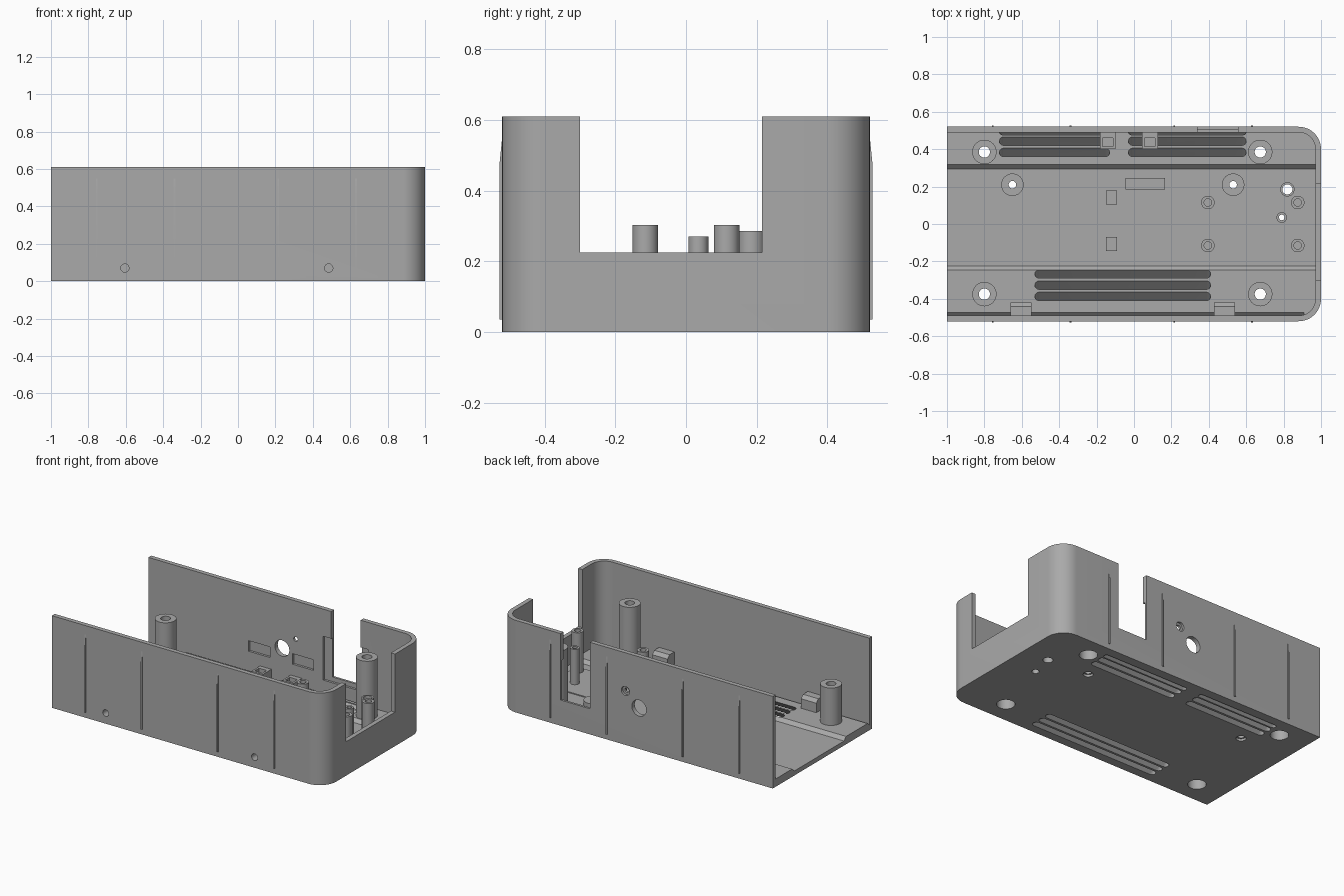
import bpy, bmesh, math
from mathutils import Vector

if "Cube" in bpy.data.objects:
    bpy.data.objects.remove(bpy.data.objects["Cube"], do_unlink=True)

grey = bpy.data.materials.new("plain grey")
grey.use_nodes = True
COLOUR = (0.4, 0.4, 0.4, 1)
grey.diffuse_color = COLOUR
grey.node_tree.nodes["Principled BSDF"].inputs["Base Color"].default_value = COLOUR


def prism(name, pts, shift):
    """Solid made by sweeping a flat outline along a vector."""
    bm = bmesh.new()
    face = bm.faces.new([bm.verts.new(p) for p in pts])
    out = bmesh.ops.extrude_face_region(bm, geom=[face])
    bmesh.ops.translate(bm, vec=Vector(shift),
                        verts=[v for v in out["geom"] if isinstance(v, bmesh.types.BMVert)])
    bmesh.ops.recalc_face_normals(bm, faces=bm.faces)
    mesh = bpy.data.meshes.new(name)
    bm.to_mesh(mesh)
    bm.free()
    mesh.materials.append(grey)
    obj = bpy.data.objects.new(name, mesh)
    bpy.context.scene.collection.objects.link(obj)
    return obj


def box(name, x0, x1, y0, y1, z0, z1):
    return prism(name, [(x0, y0, z0), (x1, y0, z0), (x1, y1, z0), (x0, y1, z0)], (0, 0, z1 - z0))


def arc(cx, cy, r, a0, a1, n):
    angles = [math.radians(a0 + (a1 - a0) * i / n) for i in range(n + 1)]
    return [(cx + r * math.cos(a), cy + r * math.sin(a)) for a in angles]


def rod(name, x, y, r, z0, z1, n=32):
    return prism(name, [(px, py, z0) for px, py in arc(x, y, r, 0, 360, n)[:-1]], (0, 0, z1 - z0))


def rod_y(name, x, z, r, y0, y1):
    return prism(name, [(px, y0, pz) for px, pz in arc(x, z, r, 0, 360, 32)[:-1]], (0, y1 - y0, 0))


def tray_outline(x0, x1, half, r, z):
    """Square at the open end, rounded at the closed end."""
    pts = [(x0, -half)] + arc(x1 - r, -half + r, r, -90, 0, 12)
    pts += arc(x1 - r, half - r, r, 0, 90, 12) + [(x0, half)]
    return [(x, y, z) for x, y in pts]


def slot(x0, x1, y, w):
    """Slanted vent slot that runs down and forward through the floor."""
    r, z = w / 2, FLOOR + 0.002
    pts = arc(x0 + r, y, r, 90, 270, 8) + arc(x1 - r, y, r, -90, 90, 8)
    depth = z + 0.01
    return prism("slot_cutter", [(px, py, z) for px, py in pts], (0, -depth, -depth))


def combine(target, tool, operation):
    mod = target.modifiers.new("combine", "BOOLEAN")
    mod.operation, mod.object, mod.solver = operation, tool, "EXACT"
    bpy.context.view_layer.objects.active = target
    bpy.ops.object.modifier_apply(modifier=mod.name)
    bpy.data.objects.remove(tool, do_unlink=True)


W, H, WALL = 0.52, 0.61, 0.03
FLOOR, LOW = 0.052, 0.03
INNER = W - WALL

# Shell: outer block, hollow and lowered middle of the floor
shell = prism("case_shell", tray_outline(-1, 1, W, 0.12, 0), (0, 0, H))
cuts = [prism("hollow", tray_outline(-1.1, 1 - WALL, INNER, 0.09, FLOOR), (0, 0, 1))]
cuts.append(prism("trough", [(-1.1, -0.225, LOW), (-1.1, 0.295, LOW), (-1.1, 0.325, 0.06),
                             (-1.1, -0.255, 0.06)], (2.07, 0, 0)))
# Sloped gutter beside the front wall
cuts.append(prism("gutter", [(-1.1, -INNER, 0.034), (-1.1, -0.47, 0.054), (-1.1, -INNER, 0.054)],
                  (2.01, 0, 0)))
# Openings in the end wall and the back wall
cuts.append(box("end_opening", 0.9, 1.1, -0.3, 0.215, 0.225, 1))
cuts.append(box("back_opening", 0.34, 0.555, 0.45, 0.6, 0.17, 1))
cuts.append(box("opening_rebate", 0.28, 0.61, 0.45, 0.505, 0.14, 0.43))
# Round holes and shallow pockets in the back wall
cuts.append(rod_y("port_hole", -0.02, 0.27, 0.053, 0.4, 0.6))
cuts.append(rod_y("pin_hole", 0.08, 0.357, 0.015, 0.4, 0.6))
cuts.append(rod_y("pin_sink", 0.08, 0.357, 0.03, 0.505, 0.6))
for x in (-0.265, 0.055):
    cuts.append(box("pocket", x, x + 0.155, 0.45, 0.505, 0.185, 0.255))
# Vent slots
for i in range(3):
    cuts.append(slot(-0.53, 0.41, -0.265 - 0.06 * i, 0.045))
for x0, x1 in ((-0.72, -0.13), (-0.03, 0.6)):
    for y, w in ((0.385, 0.045), (0.445, 0.045), (0.496, 0.035)):
        cuts.append(slot(x0, x1, y, w))
for c in cuts:
    combine(shell, c, "DIFFERENCE")

# Posts: x, y, radius, top, bore, wider bore below, depth of wider bore
posts = [(x, y, 0.065, top, 0.03, 0.055, top - 0.06)
         for x, top in ((-0.8, 0.3), (0.675, 0.44)) for y in (0.385, -0.375)]
posts += [(x, 0.21, 0.06, 0.06, 0.02, 0.03, 0.015) for x in (-0.65, 0.53)]
posts += [(0.82, 0.185, 0.038, 0.285, 0.027, 0.03, 0.2)]
posts += [(0.79, 0.035, 0.028, 0.27, 0.015, 0.022, 0.2)]
for x, y, r, top, bore, wide, depth in posts:
    combine(shell, rod("post", x, y, r, 0.01, top), "UNION")
for x, y, r, top, bore, wide, depth in posts:
    combine(shell, rod("bore", x, y, bore, -0.1, 1), "DIFFERENCE")
    combine(shell, rod("wide_bore", x, y, wide, -0.1, depth), "DIFFERENCE")

# Blocks behind the front screws, with sloping tops
for x in (-0.605, 0.485):
    side = [(-0.5, 0.02), (-0.42, 0.02), (-0.42, 0.115), (-0.44, 0.137), (-0.5, 0.137)]
    combine(shell, prism("screw_block", [(x - 0.056, y, z) for y, z in side], (0.112, 0, 0)), "UNION")
    combine(shell, rod_y("screw_hole", x, 0.07, 0.022, -0.6, -0.45), "DIFFERENCE")

# Cable tie blocks beside the back wall
for x in (-0.14, 0.085):
    combine(shell, box("tie_block", x - 0.042, x + 0.042, 0.4, 0.495, 0.02, 0.11), "UNION")
    combine(shell, box("tie_slot", x - 0.028, x + 0.028, 0.415, 0.46, 0.07, 0.2), "DIFFERENCE")

# Board pad with rounded corners
pad = []
for cx, cy, a in ((0.885, 0.13, 0), (0.385, 0.13, 90), (0.385, -0.13, 180), (0.885, -0.13, 270)):
    pad += arc(cx, cy, 0.03, a, a + 90, 6)
board_pad = prism("board_pad", [(x, y, 0.025) for x, y in pad], (0, 0, 0.011))
for x, y, r, *rest in posts[-2:]:
    combine(board_pad, rod("pad_hole", x, y, r, 0, 0.1), "DIFFERENCE")

# Board posts with blind screw holes
parts = [shell, board_pad]
for x in (0.395, 0.875):
    for y in (-0.115, 0.115):
        post = rod("board_post", x, y, 0.036, 0.025, 0.303)
        combine(post, rod("blind_hole", x, y, 0.02, 0.15, 0.4), "DIFFERENCE")
        parts.append(post)

# Low locating pads on the floor
for x0, x1, y0, y1 in ((-0.045, 0.165, 0.185, 0.245), (-0.15, -0.09, 0.105, 0.18),
                       (-0.15, -0.09, -0.145, -0.07)):
    parts.append(box("locating_pad", x0, x1, y0, y1, 0.025, 0.04))

# Thin upright ribs on the outside of both long walls, tapering at the top
for x in (-0.755, -0.34, 0.215, 0.63):
    for s in (-1, 1):
        side = [(0.515, 0.035), (0.527, 0.035), (0.527, 0.48), (0.52, 0.55), (0.515, 0.55)]
        parts.append(prism("wall_rib", [(x - 0.005, s * y, z) for y, z in side], (0.01, 0, 0)))

# Smooth round surfaces, keep sharp edges
bpy.ops.object.select_all(action="DESELECT")
for p in parts:
    p.select_set(True)
bpy.context.view_layer.objects.active = shell
bpy.ops.object.shade_smooth_by_angle(angle=math.radians(30))
